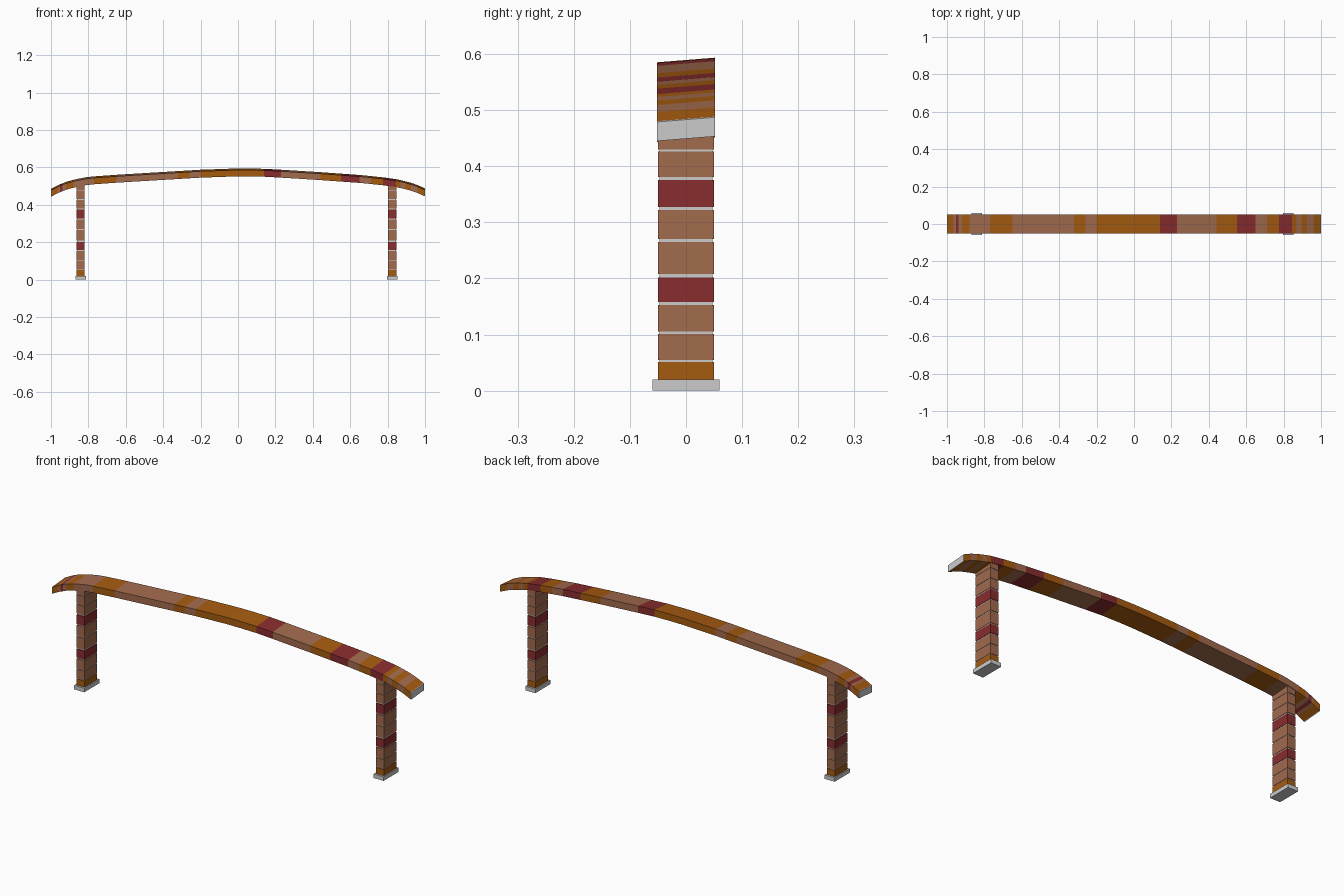
import bpy

if "Cube" in bpy.data.objects:
    bpy.data.objects.remove(bpy.data.objects["Cube"])

def material(name, rgb):
    m = bpy.data.materials.new(name)
    m.diffuse_color = (*rgb, 1)
    m.use_nodes = True
    m.node_tree.nodes["Principled BSDF"].inputs["Base Color"].default_value = m.diffuse_color
    return m

MATS = {'T': material('tan', (0.36, 0.145, 0.075)),
        'O': material('orange', (0.38, 0.105, 0.005)),
        'R': material('red', (0.25, 0.025, 0.027)),
        'G': None}

def hexa(name, bottom, top, key):
    """Six-sided block from two matching quads."""
    me = bpy.data.meshes.new(name)
    me.from_pydata(bottom + top, [],
                   [(3, 2, 1, 0), (4, 5, 6, 7), (0, 1, 5, 4), (1, 2, 6, 5),
                    (2, 3, 7, 6), (3, 0, 4, 7)])
    if MATS[key]:
        me.materials.append(MATS[key])
    ob = bpy.data.objects.new(name, me)
    bpy.context.collection.objects.link(ob)
    return ob

def box(name, cx, hx, hy, z0, z1, key):
    quad = [(cx - hx, -hy), (cx + hx, -hy), (cx + hx, hy), (cx - hx, hy)]
    return hexa(name, [(x, y, z0) for x, y in quad], [(x, y, z1) for x, y in quad], key)

# Arched top line of the beam: (x, z) at mid depth
ARCH = [(-1, 0.481), (-0.96, 0.502), (-0.92, 0.518), (-0.87, 0.532), (-0.8, 0.545),
        (-0.7, 0.553), (-0.4, 0.571), (-0.2, 0.583), (0, 0.590), (0.14, 0.588),
        (0.23, 0.583), (0.44, 0.570), (0.65, 0.555), (0.77, 0.543), (0.85, 0.532),
        (0.92, 0.515), (0.96, 0.501), (1, 0.483)]

def arch_z(x):
    for (x0, z0), (x1, z1) in zip(ARCH, ARCH[1:]):
        if x <= x1:
            return z0 + (z1 - z0) * (x - x0) / (x1 - x0)
    return ARCH[-1][1]

HY, TILT, THICK = 0.052, 0.08, 0.034

def beam_block(name, x0, x1, key):
    quad = [(x0, -HY), (x1, -HY), (x1, HY), (x0, HY)]
    top = [(x, y, arch_z(x) + TILT * y) for x, y in quad]
    return hexa(name, [(x, y, z - THICK) for x, y, z in top], top, key)

# Beam blocks: right-hand edge of each block and its colour
BLOCKS = [(-0.965, 'O'), (-0.953, 'T'), (-0.937, 'R'), (-0.92, 'T'), (-0.88, 'O'),
          (-0.85, 'T'), (-0.81, 'T'), (-0.77, 'T'), (-0.65, 'O'), (-0.535, 'T'),
          (-0.43, 'T'), (-0.32, 'T'), (-0.26, 'O'), (-0.2, 'T'), (-0.12, 'O'),
          (-0.03, 'O'), (0.05, 'O'), (0.14, 'O'), (0.23, 'R'), (0.44, 'T'),
          (0.55, 'O'), (0.65, 'R'), (0.71, 'T'), (0.775, 'O'), (0.845, 'R'),
          (0.868, 'O'), (0.895, 'T'), (0.925, 'O'), (0.96, 'T'), (0.997, 'O')]
left = -0.997
for i, (right, key) in enumerate(BLOCKS):
    beam_block(f'beam_block_{i + 1:02d}', left, right, key)
    left = right

# Grey end faces of the beam
beam_block('beam_end_left', -1, -0.997, 'G')
beam_block('beam_end_right', 0.997, 1, 'G')

# Posts: grey foot, grey core, stacked blocks with thin joints
COURSES = [(0.02, 0.051, 'O'), (0.055, 0.101, 'T'), (0.105, 0.153, 'T'),
           (0.158, 0.202, 'R'), (0.208, 0.265, 'T'), (0.27, 0.322, 'T'),
           (0.327, 0.375, 'R'), (0.381, 0.426, 'T'), (0.430, 0.476, 'T'),
           (0.480, 0.520, 'T')]
for side, cx in (('left', -0.842), ('right', 0.825)):
    box(f'post_foot_{side}', cx, 0.028, 0.06, 0, 0.02, 'G')
    box(f'post_core_{side}', cx, 0.020, 0.047, 0.02, 0.515, 'G')
    for i, (z0, z1, key) in enumerate(COURSES):
        box(f'post_block_{side}_{i + 1}', cx, 0.022, 0.05, z0, z1, key)
